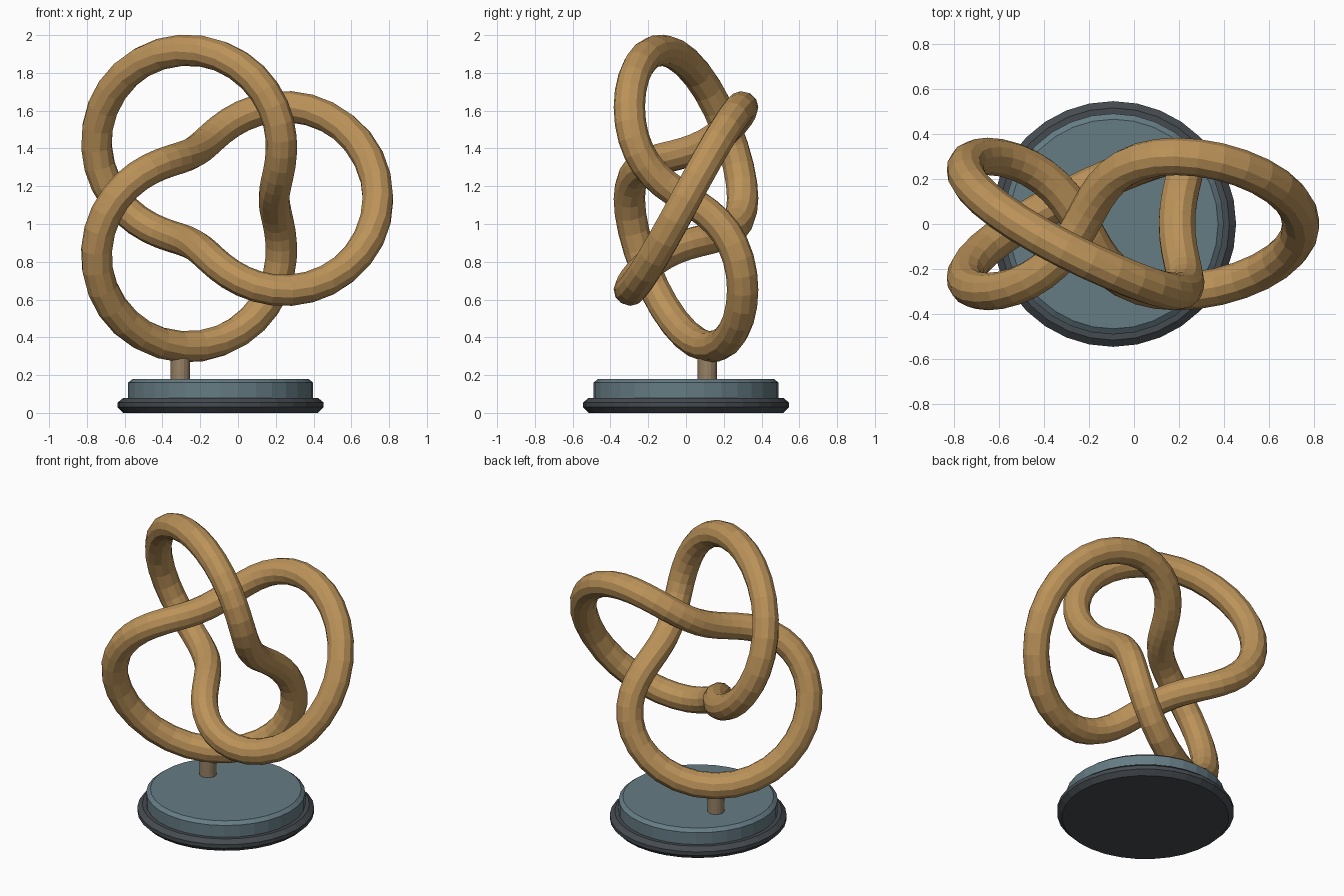
import bpy, bmesh
from math import sin, cos, pi, radians

if "Cube" in bpy.data.objects:
    bpy.data.objects.remove(bpy.data.objects["Cube"])

CX, CZ = -0.092, 1.135          # knot centre in the front view
R, A, DEPTH, TUBE = 0.558, 0.275, 0.30, 0.083


def material(name, rgb):
    m = bpy.data.materials.new(name)
    m.diffuse_color = (*rgb, 1)
    m.use_nodes = True
    m.node_tree.nodes["Principled BSDF"].inputs["Base Color"].default_value = m.diffuse_color
    return m


def knot_point(t):
    r = R + A * cos(3 * t)
    return CX + r * cos(2 * t), DEPTH * sin(3 * t), CZ + r * sin(2 * t)


def turned(name, profile, sides, loc, mat):
    """Solid of revolution from (radius, z) points, bottom to top."""
    bm = bmesh.new()
    rings = [[bm.verts.new((r * cos(2 * pi * i / sides), r * sin(2 * pi * i / sides), z))
              for i in range(sides)] for r, z in profile]
    for lo, hi in zip(rings, rings[1:]):
        for i in range(sides):
            j = (i + 1) % sides
            bm.faces.new((lo[i], lo[j], hi[j], hi[i]))
    bm.faces.new(rings[0][::-1])
    bm.faces.new(rings[-1])
    me = bpy.data.meshes.new(name)
    bm.to_mesh(me)
    bm.free()
    ob = bpy.data.objects.new(name, me)
    ob.location = (*loc, 0)
    me.materials.append(mat)
    bpy.context.collection.objects.link(ob)
    return ob


bronze = material("bronze", (0.50, 0.29, 0.10))
post_brown = material("post_brown", (0.31, 0.22, 0.13))
slate = material("slate", (0.13, 0.20, 0.23))
dark = material("dark_grey", (0.06, 0.07, 0.08))

# knotted tube: trefoil path with a round section
N = 96
curve = bpy.data.curves.new("knot_tube", "CURVE")
curve.dimensions = "3D"
curve.bevel_depth = TUBE
curve.bevel_resolution = 4
spline = curve.splines.new("POLY")
spline.points.add(N - 1)
for i, p in enumerate(spline.points):
    p.co = (*knot_point(2 * pi * i / N), 1)
spline.use_cyclic_u = True
spline.use_smooth = False
curve.materials.append(bronze)
knot = bpy.data.objects.new("knot_tube", curve)
bpy.context.collection.objects.link(knot)
bpy.context.view_layer.objects.active = knot
knot.select_set(True)
bpy.ops.object.convert(target="MESH")

# support post under the lowest lobe
px, py, pz = knot_point(radians(127.4))
turned("support_post", [(0.052, 0.16), (0.052, pz)], 16, (px, py), post_brown)

# two-step chamfered base
turned("base_foot", [(0.515, 0), (0.545, 0.03), (0.545, 0.055), (0.515, 0.08)], 32, (CX, 0), dark)
turned("base_plinth", [(0.49, 0.07), (0.49, 0.16), (0.465, 0.18)], 32, (CX, 0), slate)
